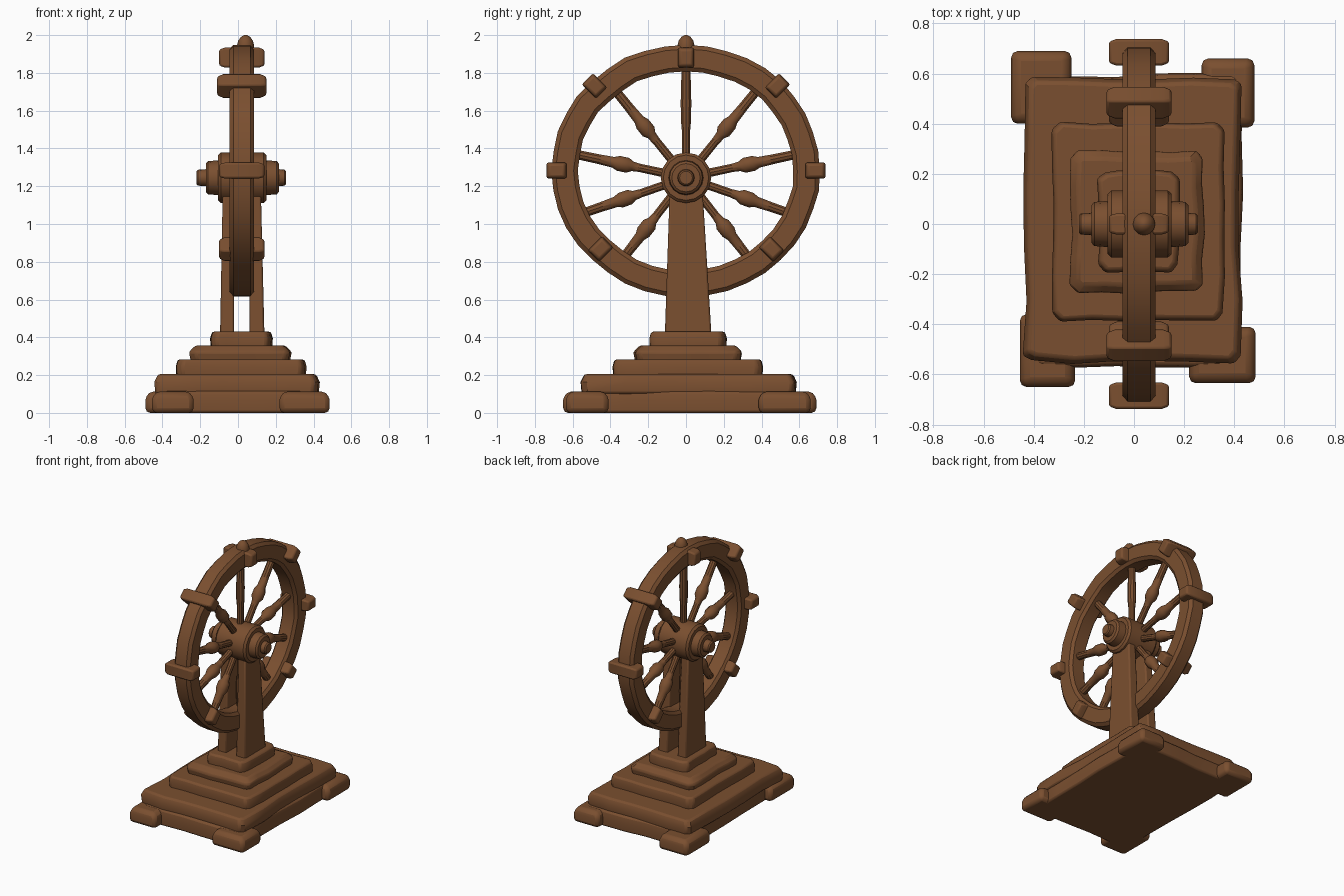
import bpy, bmesh, math, random
from mathutils import Vector, Matrix

if "Cube" in bpy.data.objects:
    bpy.data.objects.remove(bpy.data.objects["Cube"])

random.seed(4)
wood = bpy.data.materials.new("brown wood")
wood.diffuse_color = (0.195, 0.078, 0.029, 1)
wood.use_nodes = True
wood.node_tree.nodes["Principled BSDF"].inputs["Base Color"].default_value = wood.diffuse_color
CX = 0.02                       # centre plane of the wheel
HUB = Vector((CX, 0, 1.245))    # axle point
RIM_Z, RIM_Y, RIM_H = 1.283, 0.71, 0.668


def finish(name, bm, bevel=0.0, segments=2):
    bmesh.ops.recalc_face_normals(bm, faces=bm.faces)
    me = bpy.data.meshes.new(name)
    bm.to_mesh(me)
    bm.free()
    me.materials.append(wood)
    ob = bpy.data.objects.new(name, me)
    bpy.context.collection.objects.link(ob)
    if bevel:
        m = ob.modifiers.new("soft edges", 'BEVEL')
        m.width, m.segments, m.limit_method = bevel, segments, 'ANGLE'
        m.angle_limit = math.radians(40)
    return ob


def skin(name, rings, bevel=0.0, closed=False):
    """Join equal rings of points with faces; cap the ends unless closed."""
    bm = bmesh.new()
    vs = [[bm.verts.new(p) for p in r] for r in rings]
    n = len(vs[0])
    for i in range(len(vs) if closed else len(vs) - 1):
        a, b = vs[i], vs[(i + 1) % len(vs)]
        for j in range(n):
            k = (j + 1) % n
            bm.faces.new((a[j], a[k], b[k], b[j]))
    if not closed:
        bm.faces.new(vs[0])
        bm.faces.new(vs[-1])
    return finish(name, bm, bevel)


def rect(x0, x1, y0, y1, z):
    return [(x0, y0, z), (x1, y0, z), (x1, y1, z), (x0, y1, z)]


def slab(name, x0, x1, y0, y1, z0, z1, inset=0.01, rough=0.012):
    """Hand-hewn slab: clipped corners and slightly uneven sides."""
    c = 0.035
    pts, steps = [], 5
    corners = [(x0, y0), (x1, y0), (x1, y1), (x0, y1)]
    for i in range(4):
        a, b = Vector(corners[i]), Vector(corners[(i + 1) % 4])
        d = (b - a).normalized()
        a, b = a + d * c, b - d * c
        inward = Vector((-d.y, d.x))
        for s in range(steps + 1):
            w = random.uniform(0, rough)
            pts.append(a.lerp(b, s / steps) + inward * w)
    mid = Vector(((x0 + x1) / 2, (y0 + y1) / 2))
    hx, hy = (x1 - x0) / 2, (y1 - y0) / 2
    rings = []
    for z, ins in ((z0, inset * 0.3), (z0 + (z1 - z0) * 0.6, 0), (z1, inset)):
        rings.append([(mid.x + (p.x - mid.x) * (1 - ins / hx),
                       mid.y + (p.y - mid.y) * (1 - ins / hy), z) for p in pts])
    return skin(name, rings, 0.012)


def lathe(name, start, axis, profile, sides=16):
    """Turned part: profile is (distance along axis, radius)."""
    q = Vector(axis).to_track_quat('Z', 'Y')
    rings = []
    for d, r in profile:
        rings.append([Vector(start) + q @ Vector((r * math.cos(t), r * math.sin(t), d))
                      for t in (2 * math.pi * i / sides for i in range(sides))])
    return skin(name, rings)


# Stepped base
slab("base_slab", -0.42, 0.44, -0.575, 0.605, 0.0, 0.115, 0.01, 0.02)
slab("base_step_1", -0.445, 0.435, -0.56, 0.595, 0.10, 0.205, 0.02, 0.02)
slab("base_step_2", -0.33, 0.365, -0.39, 0.41, 0.19, 0.283)
slab("base_step_3", -0.26, 0.285, -0.28, 0.30, 0.27, 0.357, 0.035)
slab("base_step_4", -0.15, 0.185, -0.195, 0.217, 0.34, 0.43)

# Corner feet
for name, r in (("back_left", (-0.49, -0.25, 0.40, 0.69)),
                ("back_right", (0.27, 0.48, 0.385, 0.66)),
                ("front_left", (-0.455, -0.235, -0.65, -0.36)),
                ("front_right", (0.22, 0.485, -0.635, -0.41))):
    x0, x1, y0, y1 = r
    e = 0.015
    skin("foot_" + name, [rect(*r, 0), rect(*r, 0.07),
                          rect(x0 + e, x1 - e, y0 + e, y1 - e, 0.112)], 0.025)

# Two tapering posts either side of the wheel
for name, b, t in (("left", (-0.095, -0.02), (-0.08, -0.02)),
                   ("right", (0.06, 0.14), (0.06, 0.12))):
    skin("post_" + name, [rect(*b, -0.112, 0.135, 0.41),
                          rect(*t, -0.085, 0.085, 1.22)], 0.01)

# Wheel rim: chamfered section swept round a slightly flattened circle
section = [(-0.065, 0.022), (-0.045, 0.0), (0.045, 0.0), (0.065, 0.022),
           (0.065, 0.118), (0.048, 0.14), (-0.048, 0.14), (-0.065, 0.118)]
N = 40
rings = []
for i in range(N):
    t = 2 * math.pi * i / N
    w = random.uniform(-0.005, 0.004)
    rings.append([(CX + x, (RIM_Y + w - d) * math.cos(t),
                   RIM_Z + (RIM_H + w - d) * math.sin(t)) for x, d in section])
skin("wheel_rim", rings, closed=True)

# Hub with stepped ends
lathe("hub", (-0.22, 0, HUB.z), (1, 0, 0),
      [(0, 0.034), (0.008, 0.042), (0.05, 0.045), (0.05, 0.075), (0.062, 0.088),
       (0.115, 0.092), (0.115, 0.12), (0.13, 0.134), (0.355, 0.134), (0.37, 0.12),
       (0.37, 0.092), (0.425, 0.088), (0.437, 0.075), (0.437, 0.045),
       (0.467, 0.042), (0.475, 0.034)])

# Turned spokes with a knob partway along
for i, deg in enumerate((90, 51, 12, -19, -52, -90, 232, 199, 168, 129)):
    a = math.radians(deg)
    d = Vector((0, math.cos(a), math.sin(a)))
    # length to the middle of the rim
    ry, rz, k = RIM_Y - 0.07, RIM_H - 0.07, HUB.z - RIM_Z
    A = (d.y / ry) ** 2 + (d.z / rz) ** 2
    B = 2 * k * d.z / rz ** 2
    L = (-B + math.sqrt(B * B - 4 * A * ((k / rz) ** 2 - 1))) / (2 * A)
    knob = 0.029 if abs(deg) == 90 else 0.042
    lathe("spoke_%d" % (i + 1), HUB, d,
          [(0.05, 0.024), (0.25, 0.023), (0.29, 0.027), (0.315, knob),
           (0.365, knob), (0.395, 0.03), (0.47, 0.027), (L, 0.025)], 10)

# Clamps gripping the rim, none at the bottom where the posts stand
for i in range(7):
    deg = -45 + 45 * i
    a = math.radians(deg)
    c = Vector((CX, (RIM_Y - 0.025) * math.cos(a), RIM_Z + (RIM_H - 0.035) * math.sin(a)))
    if deg in (-45, 225):
        c -= Vector((0, math.cos(a), math.sin(a))) * 0.045
    if deg == 90:
        c.z -= 0.035
    wide = 0.13 if deg in (45, 135) else 0.12
    rot = Matrix.Rotation(a, 3, 'X')
    rings = []
    for x, s in ((-wide, 0.8), (-wide * 0.75, 1), (wide * 0.75, 1), (wide, 0.8)):
        rings.append([c + rot @ Vector((x, u * s, v * s)) for u, v in
                      ((-0.053, -0.042), (0.053, -0.042), (0.053, 0.042), (-0.053, 0.042))])
    skin("rim_clamp_%d" % (i + 1), rings, 0.01)

# Finial on top of the rim
lathe("top_finial", (0.04, 0, 1.90), (0, 0, 1),
      [(0, 0.045), (0.045, 0.045), (0.07, 0.039), (0.09, 0.025), (0.1, 0.008)], 12)

# Smooth shading with sharp edges kept
bpy.ops.object.select_all(action='DESELECT')
for ob in bpy.context.collection.objects:
    ob.select_set(True)
    bpy.context.view_layer.objects.active = ob
bpy.ops.object.shade_smooth_by_angle(angle=math.radians(35))
